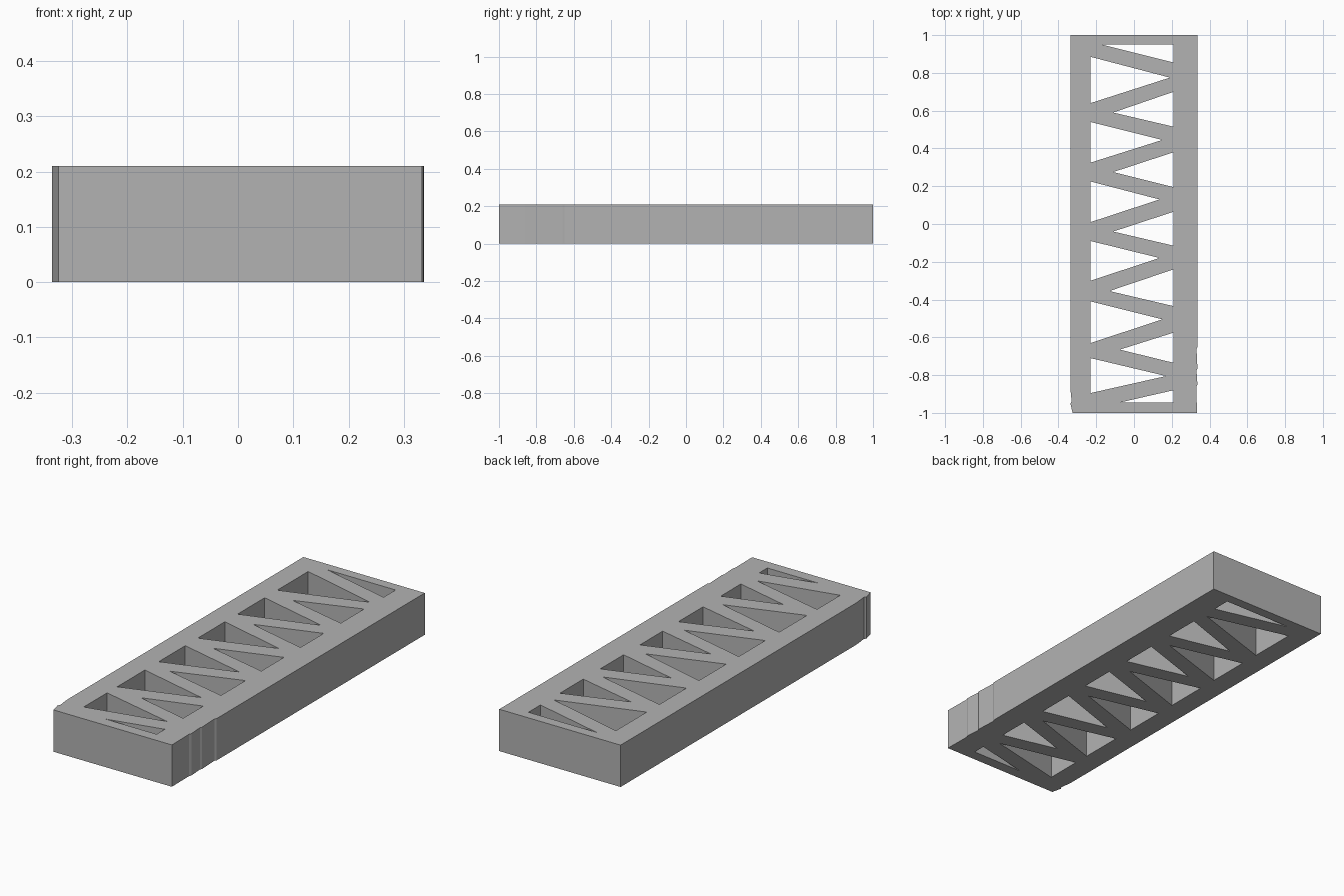
import bpy
import bmesh

cube = bpy.data.objects.get("Cube")
if cube:
    bpy.data.objects.remove(cube, do_unlink=True)

THICKNESS = 0.21
LEFT_X, RIGHT_X = -0.23, 0.21

# Slightly uneven outer outline with small nicks near the front
outline = [
    (-0.325, -1), (0.333, -1), (0.331, -0.86), (0.336, -0.85),
    (0.331, -0.775), (0.336, -0.765), (0.331, -0.66), (0.337, -0.65),
    (0.337, 1), (-0.337, 1), (-0.337, -0.87), (-0.33, -0.94), (-0.337, -0.95),
]

# Triangular openings: apex x, apex y, upper and lower end of the base
right_based = [
    (-0.17, 0.95, 0.95, 0.855), (-0.11, 0.59, 0.70, 0.515),
    (-0.11, 0.275, 0.38, 0.195), (-0.11, -0.04, 0.065, -0.115),
    (-0.13, -0.355, -0.24, -0.435), (-0.075, -0.665, -0.575, -0.735),
    (-0.075, -0.945, -0.88, -0.945),
]
left_based = [
    (0.19, 0.775, 0.885, 0.64), (0.15, 0.445, 0.54, 0.325),
    (0.135, 0.13, 0.225, 0.01), (0.135, -0.18, -0.09, -0.30),
    (0.15, -0.505, -0.41, -0.63), (0.17, -0.805, -0.71, -0.895),
]


def add_loop(bm, points):
    verts = [bm.verts.new((x, y, 0)) for x, y in points]
    return [bm.edges.new((verts[i - 1], verts[i])) for i in range(len(verts))]


# Flat truss profile with its openings
bm = bmesh.new()
edges = add_loop(bm, outline)
for base_x, openings in ((RIGHT_X, right_based), (LEFT_X, left_based)):
    for ax, ay, upper, lower in openings:
        edges += add_loop(bm, [(ax, ay), (base_x, upper), (base_x, lower)])
bmesh.ops.triangle_fill(bm, edges=edges, use_beauty=True, normal=(0, 0, 1))

# Raise the profile into a solid beam
raised = bmesh.ops.extrude_face_region(bm, geom=bm.faces[:], use_keep_orig=True)
top = [g for g in raised["geom"] if isinstance(g, bmesh.types.BMVert)]
bmesh.ops.translate(bm, verts=top, vec=(0, 0, THICKNESS))
bmesh.ops.recalc_face_normals(bm, faces=bm.faces[:])

mesh = bpy.data.meshes.new("truss_beam")
bm.to_mesh(mesh)
bm.free()
beam = bpy.data.objects.new("truss_beam", mesh)
bpy.context.collection.objects.link(beam)

# Plain grey finish
grey = bpy.data.materials.new("plain_grey")
grey.use_nodes = True
colour = (0.45, 0.45, 0.45, 1)
grey.diffuse_color = colour
grey.node_tree.nodes["Principled BSDF"].inputs["Base Color"].default_value = colour
mesh.materials.append(grey)
